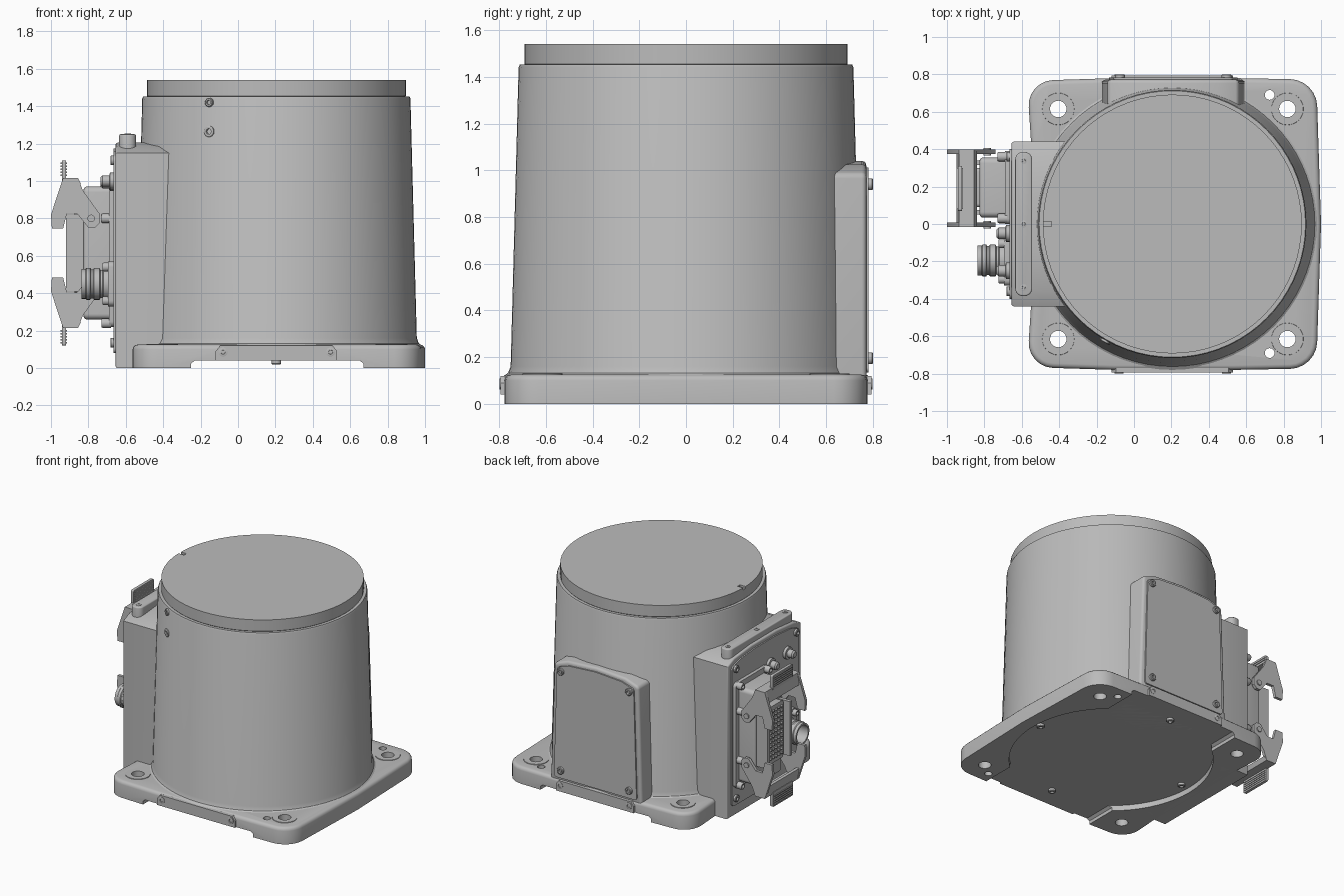
import bpy, bmesh, math
from mathutils import Vector, Matrix

cube = bpy.data.objects.get("Cube")
if cube:
    bpy.data.objects.remove(cube)

GREY = (0.5, 0.5, 0.5, 1)
metal = bpy.data.materials.new("light grey metal")
metal.use_nodes = True
metal.diffuse_color = GREY
metal.node_tree.nodes["Principled BSDF"].inputs["Base Color"].default_value = GREY

CX = 0.205          # axis of the round body
PANEL = -0.665      # outer face of the connector panel
MID = 0.615         # mirror height of the connector clamps


def make(name, bm):
    bmesh.ops.recalc_face_normals(bm, faces=bm.faces)
    mesh = bpy.data.meshes.new(name)
    for f in bm.faces:
        f.smooth = True
    bm.to_mesh(mesh)
    bm.free()
    mesh.set_sharp_from_angle(angle=math.radians(32))
    mesh.materials.append(metal)
    ob = bpy.data.objects.new(name, mesh)
    bpy.context.scene.collection.objects.link(ob)
    return ob


def prism(name, pts, axis, lo, hi, corner=0, edge=0, cap=None):
    """Extrude a 2D outline along an axis, rounding its corners and one cap rim."""
    k = "xyz".index(axis)

    def place(p, d):
        c = list(p)
        c.insert(k, d)
        return c
    bm = bmesh.new()
    a = [bm.verts.new(place(p, lo)) for p in pts]
    b = [bm.verts.new(place(p, hi)) for p in pts]
    bm.faces.new(a)
    bm.faces.new(b)
    for i in range(len(pts)):
        j = (i + 1) % len(pts)
        bm.faces.new((a[i], a[j], b[j], b[i]))
    bmesh.ops.recalc_face_normals(bm, faces=bm.faces)
    if corner:
        es = [e for e in bm.edges if abs(e.verts[0].co[k] - e.verts[1].co[k]) > 1e-6
              and abs(e.calc_face_angle(0)) > 0.3]
        bmesh.ops.bevel(bm, geom=es, offset=corner, segments=6, profile=0.5,
                        affect='EDGES', clamp_overlap=True)
    if edge:
        level = hi if cap == 'hi' else lo
        es = [e for e in bm.edges if all(abs(v.co[k] - level) < 1e-5 for v in e.verts)]
        bmesh.ops.bevel(bm, geom=es, offset=edge, segments=3, profile=0.5,
                        affect='EDGES', clamp_overlap=True)
    return make(name, bm)


def rect(a0, a1, b0, b1):
    return [(a0, b0), (a1, b0), (a1, b1), (a0, b1)]


def lathe(name, prof, at, direction=(0, 0, 1), n=24):
    """Turn (radius, distance) pairs round an axis, with both ends capped."""
    bm = bmesh.new()
    m = Matrix.Translation(at) @ Vector(direction).to_track_quat('Z', 'Y').to_matrix().to_4x4()
    rings = [[bm.verts.new(m @ Vector((r * math.cos(t), r * math.sin(t), d)))
              for t in (2 * math.pi * i / n for i in range(n))] for r, d in prof]
    for a, b in zip(rings, rings[1:]):
        for i in range(n):
            j = (i + 1) % n
            bm.faces.new((a[i], a[j], b[j], b[i]))
    bm.faces.new(rings[0])
    bm.faces.new(rings[-1])
    return make(name, bm)


def screw(name, at, direction, r=0.028, h=0.025):
    # round head with a shallow socket
    lathe(name, [(r, -0.01), (r, h * 0.8), (r * 0.85, h), (r * 0.5, h), (r * 0.45, h * 0.4)],
          at, direction, 14)


def cut(ob, cutters):
    for c in cutters:
        c.hide_render = True
        mod = ob.modifiers.new("cut", 'BOOLEAN')
        mod.operation, mod.solver, mod.object = 'DIFFERENCE', 'EXACT', c
    bpy.context.view_layer.update()
    deps = bpy.context.evaluated_depsgraph_get()
    mesh = bpy.data.meshes.new_from_object(ob.evaluated_get(deps))
    ob.modifiers.clear()
    ob.data = mesh
    mesh.set_sharp_from_angle(angle=math.radians(32))


# Mounting base with rounded feet
half = [(-0.55, 0.43), (-0.572, 0.765), (-0.1, 0.78), (0.53, 0.78), (0.975, 0.772), (1.0, 0.0)]
outline = half + [(x, -y) for x, y in reversed(half[:-1])]
base = prism("mounting_base", outline, 'z', 0, 0.125, 0.14, 0.025, 'hi')

# Connector housing that merges into the body
arch = [(-0.44, 0), (0.44, 0), (0.44, 1.15), (0.36, 1.185), (0.15, 1.205),
        (-0.15, 1.205), (-0.36, 1.185), (-0.44, 1.15)]
housing = prism("connector_housing", arch, 'x', -0.655, -0.34, 0, 0.012, 'lo')

# Underside recess, channel and bolt holes
recess = lathe("recess_cutter", [(0.7, -0.1), (0.7, 0.04)], (CX, 0, 0), n=64)
channel = prism("channel_cutter", [(-0.25, -0.1), (0.67, -0.1), (0.67, 0.025),
                (0.65, 0.04), (-0.23, 0.04), (-0.25, 0.025)], 'y', -1, 1)
holes = []
for s in (-1, 1):
    for x, y, r in ((-0.405, 0.615, 0.044), (0.82, 0.615, 0.044), (0.725, 0.69, 0.026)):
        holes.append(lathe("hole_cutter", [(r, -0.1), (r, 0.3)], (x, s * y, 0)))
cut(base, [recess, channel] + holes)
cut(housing, [recess])
for s in (-1, 1):
    for x in (-0.405, 0.82):
        boss = lathe("bolt_boss", [(0.088, 0.115), (0.085, 0.129)], (x, s * 0.615, 0), n=32)
        cut(boss, holes)

# Tapered round body with collar
body = lathe("round_body", [(0.735, 0.05), (0.78, 0.12), (0.762, 0.132), (0.751, 0.16),
             (0.717, 1.44), (0.712, 1.452), (0.685, 1.452), (0.685, 1.445),
             (0.692, 1.455), (0.692, 1.54)], (CX, 0, 0), n=72)
notch = prism("notch_cutter", rect(-0.6, -0.44, -0.014, 0.014), 'z', 1.525, 1.6)
cut(body, [notch])
for c in [recess, channel, notch] + holes:
    bpy.data.objects.remove(c)

# Two plugs on the front of the body
out = Vector((-0.355, -0.62, 0)).normalized()
for z, r in ((1.42, 0.024), (1.265, 0.03)):
    screw("body_plug", Vector((CX, 0, z)) + out * 0.715, out, r, 0.015)

# Underside bolts
for i in range(4):
    t = i * math.pi / 2
    screw("underside_bolt", (CX + 0.63 * math.cos(t), 0.63 * math.sin(t), 0.04),
          (0, 0, -1), 0.026, 0.02)

# Tabs on the front and back of the base
for s in (-1, 1):
    prism("base_tab", [(-0.12, 0.04), (0.53, 0.04), (0.53, 0.09), (0.505, 0.12),
          (-0.095, 0.12), (-0.12, 0.09)], 'y', *sorted((s * 0.7, s * 0.795)))
    for x in (-0.08, 0.495):
        screw("tab_screw", (x, s * 0.793, 0.085), (0, s, 0), 0.024, 0.006)

# Rear access housing and its cover
rear = [(-0.175, 0.04), (0.595, 0.04), (0.562, 0.985), (0.45, 1.025),
        (0.21, 1.04), (-0.03, 1.025), (-0.142, 0.985)]
prism("rear_housing", rear, 'y', 0.3, 0.772, 0.02, 0.02, 'hi')
cover = [(-0.135, 0.135), (0.555, 0.135), (0.53, 0.965), (0.43, 0.998),
         (0.21, 1.012), (-0.01, 0.998), (-0.11, 0.965)]
prism("rear_cover", cover, 'y', 0.76, 0.782, 0.02)
for x in (-0.075, 0.495):
    for z in (0.195, 0.94):
        screw("cover_screw", (x, 0.78, z), (0, 1, 0), 0.026, 0.02)

# Connector panel with its corner screws
panel = [(-0.4, 0.08), (0.4, 0.08), (0.4, 1.13), (0.3, 1.16), (0.12, 1.175),
         (-0.12, 1.175), (-0.3, 1.16), (-0.4, 1.13)]
prism("connector_panel", panel, 'x', PANEL, -0.64, 0.025)
for y in (-0.36, 0.36):
    for z in (0.135, 1.11):
        screw("panel_screw", (PANEL, y, z), (-1, 0, 0), 0.026, 0.018)
for y, z in ((-0.05, 0.99), (-0.25, 1.0)):
    lathe("panel_plug", [(0.045, 0), (0.045, 0.02), (0.03, 0.022), (0.03, 0.06),
          (0.02, 0.07)], (PANEL, y, z), (-1, 0, 0), 18)

# Bar on top of the connector housing
bar = prism("top_bar", rect(-0.635, -0.545, -0.385, 0.385), 'z', 1.15, 1.25, 0.04, 0.008, 'hi')
for y in (-0.34, 0, 0.34):
    screw("bar_screw", (-0.59, y, 1.25), (0, 0, 1), 0.018, 0.004)

# Rectangular multi-pin connector
prism("plug_flange", rect(0.0, 0.39, 0.22, 1.01), 'x', -0.69, PANEL, 0.03)
prism("plug_shell", rect(0.035, 0.355, 0.26, 0.97), 'x', -0.825, -0.68, 0.03, 0.015, 'lo')
prism("pin_block", rect(0.09, 0.3, 0.4, 0.83), 'x', -0.875, -0.81, 0.02)
for y in (0.05, 0.315):
    prism("plug_side_rail", rect(y, y + 0.025, 0.41, 0.82), 'x', -0.92, -0.8)
for i in range(6):
    for j in range(12):
        lathe("contact_pin", [(0.011, 0), (0.008, 0.012)],
              (-0.874, 0.112 + i * 0.033, 0.44 + j * 0.032), (-1, 0, 0), 6)
for y in (0.03, 0.36):
    for z in (0.24, 0.43, 0.8, 0.99):
        screw("flange_screw", (-0.69, y, z), (-1, 0, 0), 0.026, 0.04)

# Clamp levers above and below the connector
side = [(-0.935, 1.016), (-0.855, 1.016), (-0.83, 0.95), (-0.74, 0.825), (-0.74, 0.775),
        (-0.765, 0.75), (-0.8, 0.75), (-0.86, 0.825), (-0.915, 0.825), (-0.935, 0.745),
        (-0.995, 0.745), (-1.0, 0.82)]
for up in (True, False):
    def flip(z):
        return z if up else 2 * MID - z
    for y in (-0.015, 0.375):
        prism("clamp_side", [(x, flip(z)) for x, z in side], 'y', y, y + 0.022)
        lathe("clamp_pivot", [(0.02, 0), (0.02, 0.04)], (-0.785, y - 0.009, flip(0.8)), (0, 1, 0), 14)
    web = [(-0.95, 0.93), (-0.935, 1.016), (-0.855, 1.016), (-0.84, 0.985), (-0.915, 0.985), (-0.925, 0.93)]
    prism("clamp_web", [(x, flip(z)) for x, z in web], 'y', -0.01, 0.39)
    prism("clamp_tab", rect(0.07, 0.31, *sorted((flip(1.0), flip(1.11)))), 'x', -0.942, -0.92, 0.01)
    for i in range(5):
        z = flip(1.03 + i * 0.016)
        prism("tab_rib", rect(0.08, 0.3, z - 0.004, z + 0.004), 'x', -0.948, -0.915)

# Round cable connector
prism("round_plug_flange", rect(-0.33, -0.07, 0.33, 0.57), 'x', -0.695, PANEL, 0.03)
lathe("round_plug", [(0.09, 0), (0.09, 0.055), (0.075, 0.06), (0.075, 0.07), (0.085, 0.075),
      (0.085, 0.105), (0.078, 0.11), (0.078, 0.12), (0.085, 0.125), (0.085, 0.145), (0.08, 0.15),
      (0.08, 0.172), (0.066, 0.172), (0.066, 0.09)], (PANEL, -0.195, 0.45), (-1, 0, 0), 28)
for y in (-0.295, -0.105):
    for z in (0.36, 0.54):
        screw("round_plug_screw", (-0.695, y, z), (-1, 0, 0), 0.024, 0.03)
